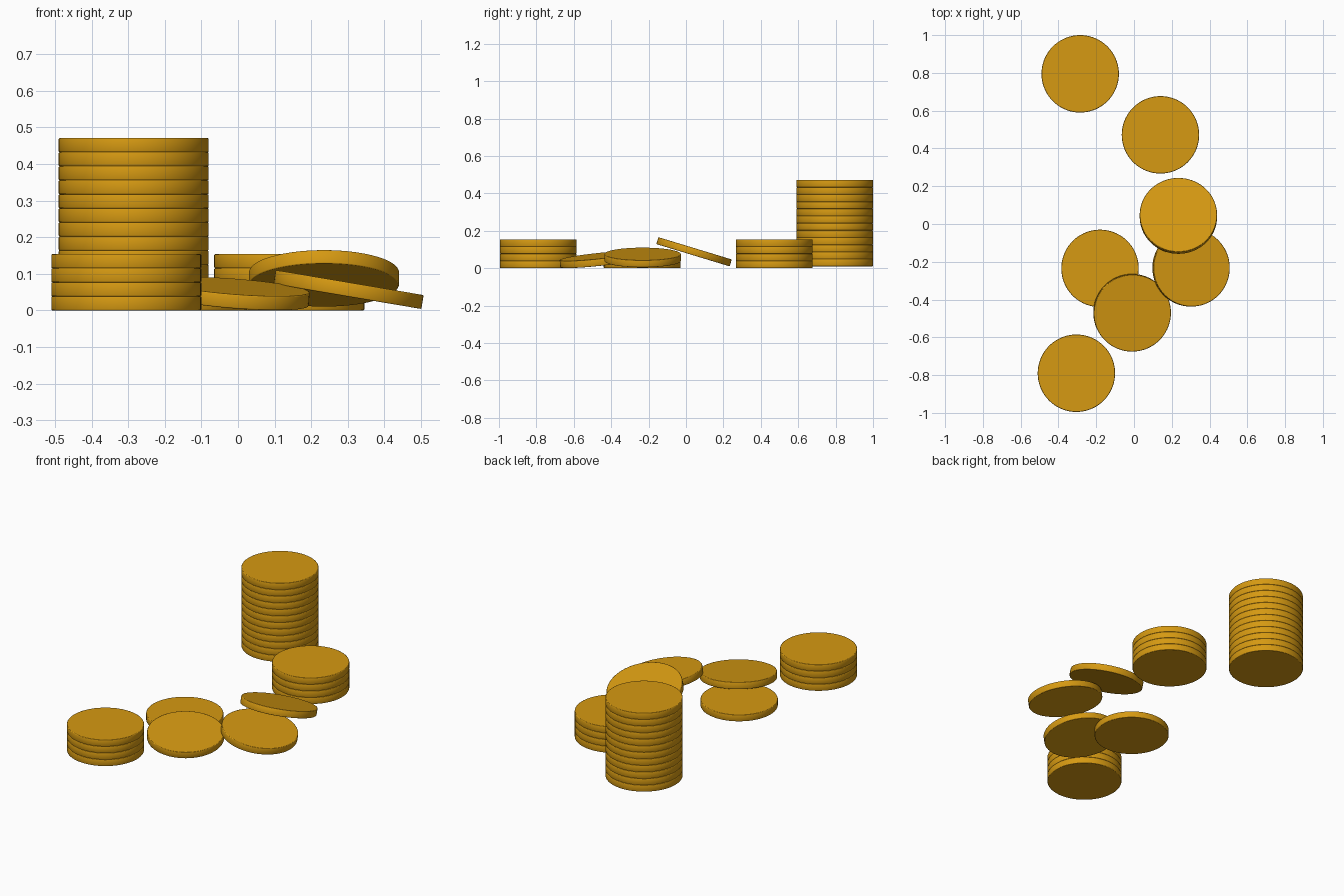
import bpy, bmesh, math
from mathutils import Matrix, Vector

if "Cube" in bpy.data.objects:
    bpy.data.objects.remove(bpy.data.objects["Cube"])

R, T = 0.205, 0.0384     # coin radius and thickness

gold = bpy.data.materials.new("gold")
gold.diffuse_color = (0.67, 0.32, 0.006, 1)
gold.use_nodes = True
gold.node_tree.nodes["Principled BSDF"].inputs["Base Color"].default_value = gold.diffuse_color

# Shared coin: disc with a slightly rounded rim
bm = bmesh.new()
bmesh.ops.create_cone(bm, cap_ends=True, segments=72, radius1=R, radius2=R, depth=T)
rim = [e for e in bm.edges if abs(e.verts[0].co.z - e.verts[1].co.z) < 1e-5]
bmesh.ops.bevel(bm, geom=rim, offset=0.003, segments=2, profile=0.5, affect='EDGES')
for f in bm.faces:
    f.smooth = len(f.verts) < 10
coin_mesh = bpy.data.meshes.new("coin")
bm.to_mesh(coin_mesh)
bm.free()
coin_mesh.materials.append(gold)


def coin(name, x, y, z, uphill=None, degrees=0):
    """Place a coin by its centre; uphill is the direction of the raised edge."""
    ob = bpy.data.objects.new(name, coin_mesh)
    m = Matrix.Translation((x, y, z))
    if uphill:
        axis = Vector((*uphill, 0)).cross(Vector((0, 0, 1)))
        m = m @ Matrix.Rotation(math.radians(degrees), 4, axis)
    ob.matrix_world = m
    bpy.context.collection.objects.link(ob)


def stack(name, x, y, count, base=0.0):
    for i in range(count):
        coin(f"{name}_coin_{i + 1}", x, y, base + T * (i + 0.5))


# Upright stacks
stack("tall_stack", -0.285, 0.795, 12, 0.01)
stack("back_short_stack", 0.14, 0.472, 4)
stack("front_short_stack", -0.305, -0.79, 4)

# Loose coins: one flat, three leaning
coin("flat_coin", -0.18, -0.235, T / 2)
coin("front_leaning_coin", -0.01, -0.47, 0.046, (-0.59, 0.81), 7.5)
coin("right_leaning_coin", 0.302, -0.232, 0.057, (-1, 0), 9.6)
coin("steep_leaning_coin", 0.235, 0.043, 0.0875, (0, -1), 16.9)
